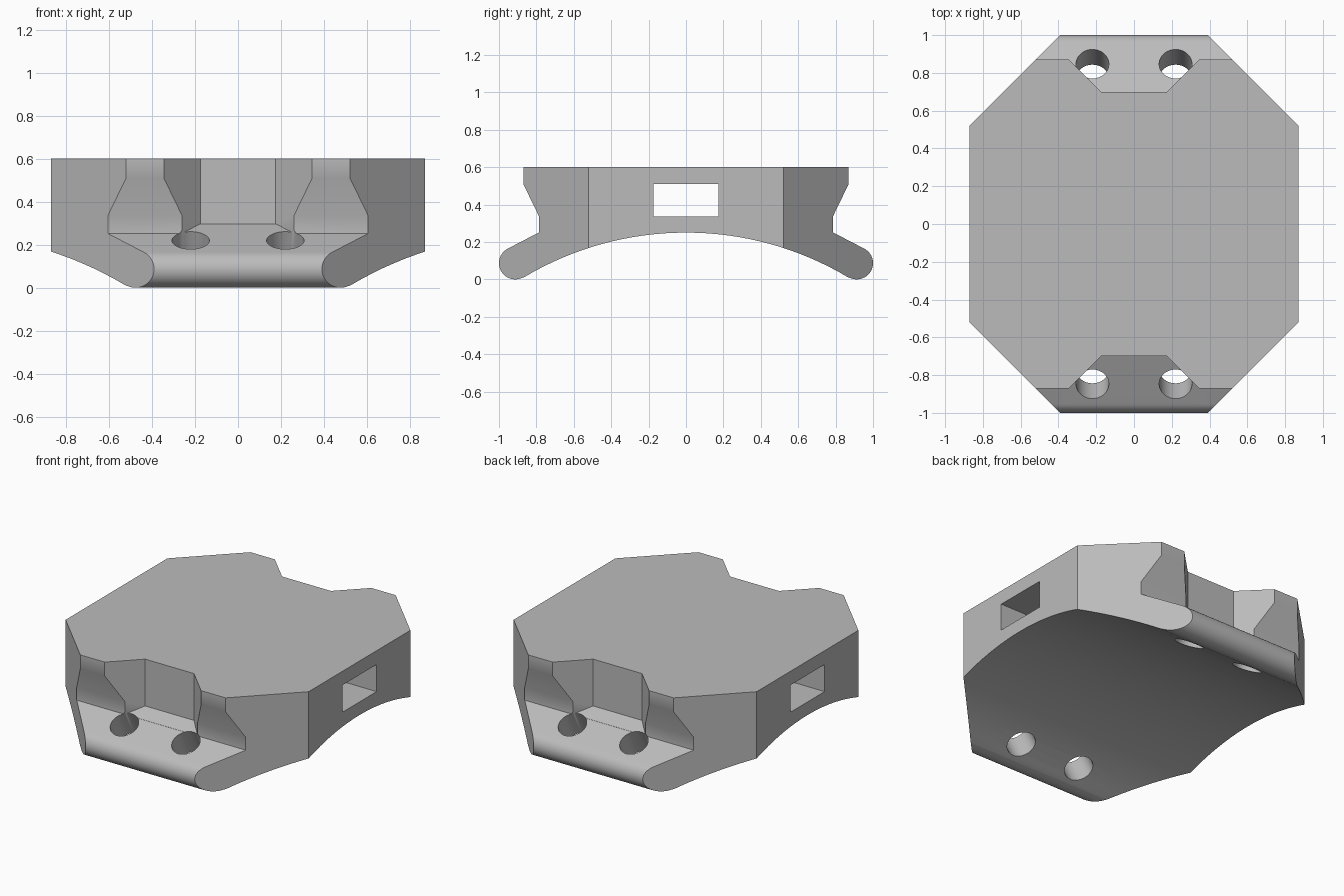
import bpy
import bmesh
from math import sin, cos, radians, tan, atan2
from mathutils import Matrix, Vector

cube = bpy.data.objects.get("Cube")
if cube:
    bpy.data.objects.remove(cube, do_unlink=True)

grey = bpy.data.materials.new("plain grey")
grey.use_nodes = True
colour = (0.5, 0.5, 0.5, 1)
grey.diffuse_color = colour
grey.node_tree.nodes["Principled BSDF"].inputs["Base Color"].default_value = colour


def make_object(name, bm):
    bmesh.ops.recalc_face_normals(bm, faces=bm.faces)
    mesh = bpy.data.meshes.new(name)
    bm.to_mesh(mesh)
    bm.free()
    mesh.materials.append(grey)
    obj = bpy.data.objects.new(name, mesh)
    bpy.context.collection.objects.link(obj)
    return obj


def prism(name, lower, upper):
    """Closed solid between two matching outlines."""
    bm = bmesh.new()
    a = [bm.verts.new(p) for p in lower]
    b = [bm.verts.new(p) for p in upper]
    bm.faces.new(a)
    bm.faces.new(b)
    for i in range(len(a)):
        j = (i + 1) % len(a)
        bm.faces.new((a[i], a[j], b[j], b[i]))
    return make_object(name, bm)


def combine(target, tool, operation):
    """Boolean the tool into the target and discard the tool."""
    mod = target.modifiers.new("cut", "BOOLEAN")
    mod.object = tool
    mod.operation = operation
    mod.solver = "EXACT"
    bpy.context.view_layer.objects.active = target
    bpy.ops.object.modifier_apply(modifier=mod.name)
    bpy.data.objects.remove(tool, do_unlink=True)


# Side profile: arched underside, rounded lip, sloped ledge, waisted block
lip_y, lip_z, lip_r = 0.913, 0.087, 0.087
arch_r, arch_top = 1.69, 0.25
wall_y = 0.785
ledge_angle = radians(62.5)
tangent_angle = atan2(lip_z - arch_top + arch_r, lip_y)
arch_half = radians(90) - tangent_angle


def ledge_height(y):
    top_y = lip_y + lip_r * cos(ledge_angle)
    top_z = lip_z + lip_r * sin(ledge_angle)
    return top_z + (top_y - y) / tan(ledge_angle)


half = []
for i in range(1, 17):
    t = arch_half * i / 16
    half.append((arch_r * sin(t), arch_top - arch_r + arch_r * cos(t)))
lip_start = tangent_angle - radians(180)
for i in range(1, 25):
    t = lip_start + (ledge_angle - lip_start) * i / 24
    half.append((lip_y + lip_r * cos(t), lip_z + lip_r * sin(t)))
half += [(wall_y, ledge_height(wall_y)), (wall_y, 0.335), (0.87, 0.51), (0.87, 0.6)]
profile = [(0, arch_top)] + half + [(-y, z) for y, z in reversed(half)]
body = prism("bracket_body", [(-1, y, z) for y, z in profile],
             [(1, y, z) for y, z in profile])

# Chamfered corners seen from above
quarter = [(0.87, 0.52), (0.29, 1.1)]
plan = quarter + [(-x, y) for x, y in reversed(quarter)]
plan += [(-x, -y) for x, y in plan]
outline = prism("corner_outline", [(x, y, -0.2) for x, y in plan],
                [(x, y, 0.8) for x, y in plan])
combine(body, outline, "INTERSECT")

# Tapered notch and two tilted bolt holes at each end
for side in (-1, 1):
    notch = [(-0.175, 0.7), (0.175, 0.7), (0.475, 1.0), (0.475, 1.1),
             (-0.475, 1.1), (-0.475, 1.0)]
    cutter = prism("notch_cutter",
                   [(x, side * y, ledge_height(y) + 0.001) for x, y in notch],
                   [(x, side * y, 0.8) for x, y in notch])
    combine(body, cutter, "DIFFERENCE")
    for x in (-0.22, 0.22):
        axis = Vector((0, side * cos(ledge_angle), sin(ledge_angle)))
        place = Matrix.Translation((x, side * 0.847, ledge_height(0.847)))
        bm = bmesh.new()
        bmesh.ops.create_cone(
            bm, cap_ends=True, segments=48, radius1=0.087, radius2=0.087, depth=0.7,
            matrix=place @ axis.to_track_quat("Z", "Y").to_matrix().to_4x4())
        combine(body, make_object("hole_cutter", bm), "DIFFERENCE")

# Rectangular strap slot running right through from side to side
slot = [(-0.175, 0.335), (0.175, 0.335), (0.175, 0.51), (-0.175, 0.51)]
cutter = prism("slot_cutter", [(-1, y, z) for y, z in slot], [(1, y, z) for y, z in slot])
combine(body, cutter, "DIFFERENCE")

# Smooth the curved surfaces and keep the edges crisp
bpy.ops.object.select_all(action="DESELECT")
body.select_set(True)
bpy.context.view_layer.objects.active = body
bpy.ops.object.shade_smooth_by_angle(angle=radians(30))
